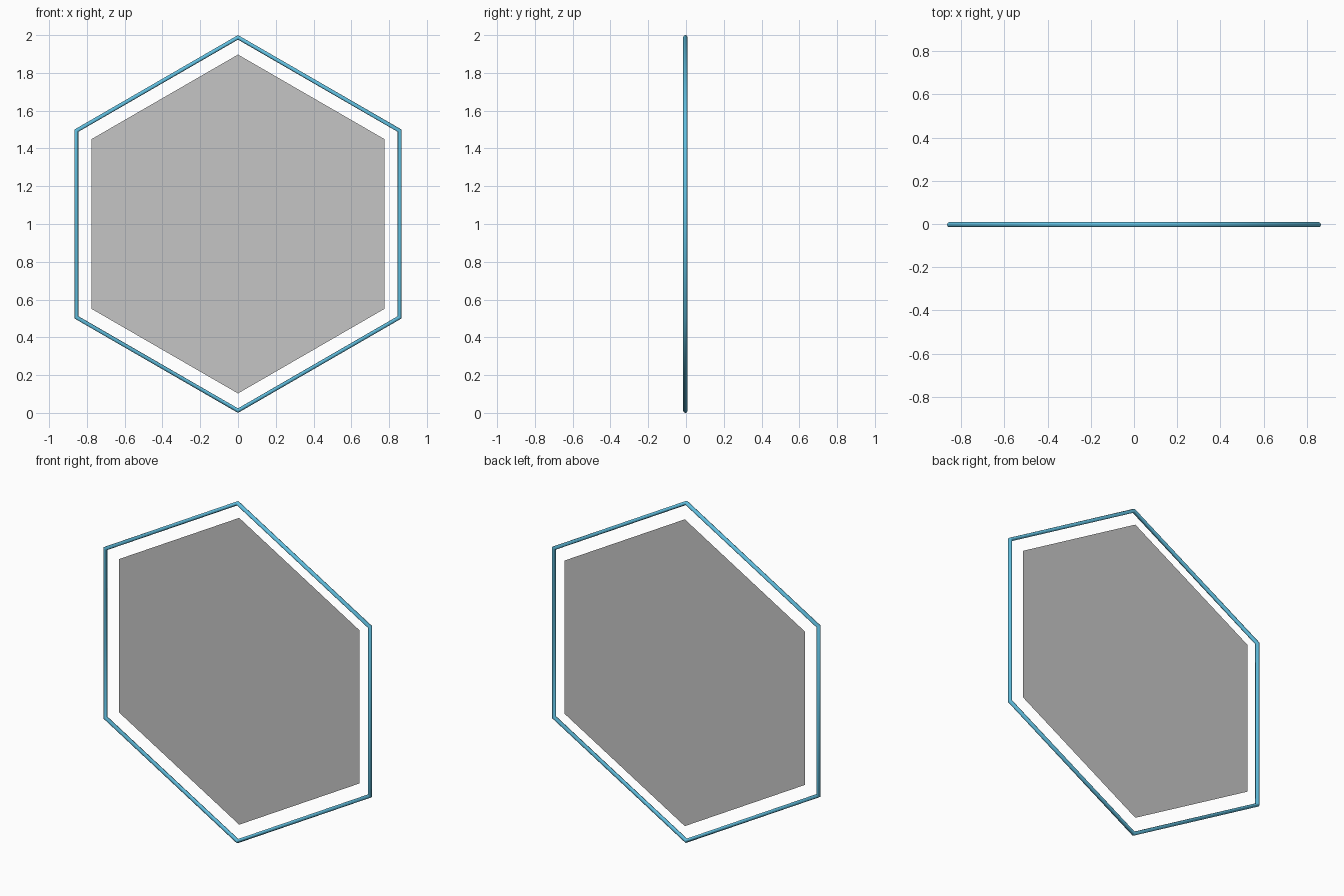
import bpy, bmesh, math
from mathutils import Vector

if "Cube" in bpy.data.objects:
    bpy.data.objects.remove(bpy.data.objects["Cube"])


def material(name, rgb):
    m = bpy.data.materials.new(name)
    m.diffuse_color = (*rgb, 1.0)
    m.use_nodes = True
    m.node_tree.nodes["Principled BSDF"].inputs["Base Color"].default_value = m.diffuse_color
    return m


def make_object(name, bm, mat):
    mesh = bpy.data.meshes.new(name)
    bm.to_mesh(mesh)
    bm.free()
    mesh.materials.append(mat)
    obj = bpy.data.objects.new(name, mesh)
    bpy.context.collection.objects.link(obj)
    return obj


def corner(i):
    # outward direction of a hexagon corner, first one pointing up
    a = math.radians(90 + 60 * i)
    return Vector((math.cos(a), 0, math.sin(a)))


CENTRE = Vector((0, 0, 1))
RING_R, TUBE_R, TUBE_SIDES, RING_Y = 0.988, 0.012, 8, -0.003
PANEL_R, PANEL_Y = 0.897, 0.011

blue = material("sky blue", (0.12, 0.52, 0.74))
grey = material("light grey", (0.56, 0.56, 0.56))

# Thin hexagonal tube frame, smooth all the way round
bm = bmesh.new()
rings = []
for i in range(6):
    d = corner(i)
    ring = []
    for j in range(TUBE_SIDES):
        t = 2 * math.pi * j / TUBE_SIDES
        p = CENTRE + d * (RING_R + TUBE_R * math.cos(t))
        p.y += RING_Y + TUBE_R * math.sin(t)
        ring.append(bm.verts.new(p))
    rings.append(ring)
for i in range(6):
    a, b = rings[i], rings[(i + 1) % 6]
    for j in range(TUBE_SIDES):
        k = (j + 1) % TUBE_SIDES
        bm.faces.new((a[j], b[j], b[k], a[k])).smooth = True
bmesh.ops.recalc_face_normals(bm, faces=bm.faces)
make_object("hexagon_frame", bm, blue)

# Flat hexagonal panel floating inside the frame
bm = bmesh.new()
verts = [bm.verts.new(CENTRE + corner(i) * PANEL_R + Vector((0, PANEL_Y, 0)))
         for i in range(6)]
bm.faces.new(verts)
make_object("hexagon_panel", bm, grey)
